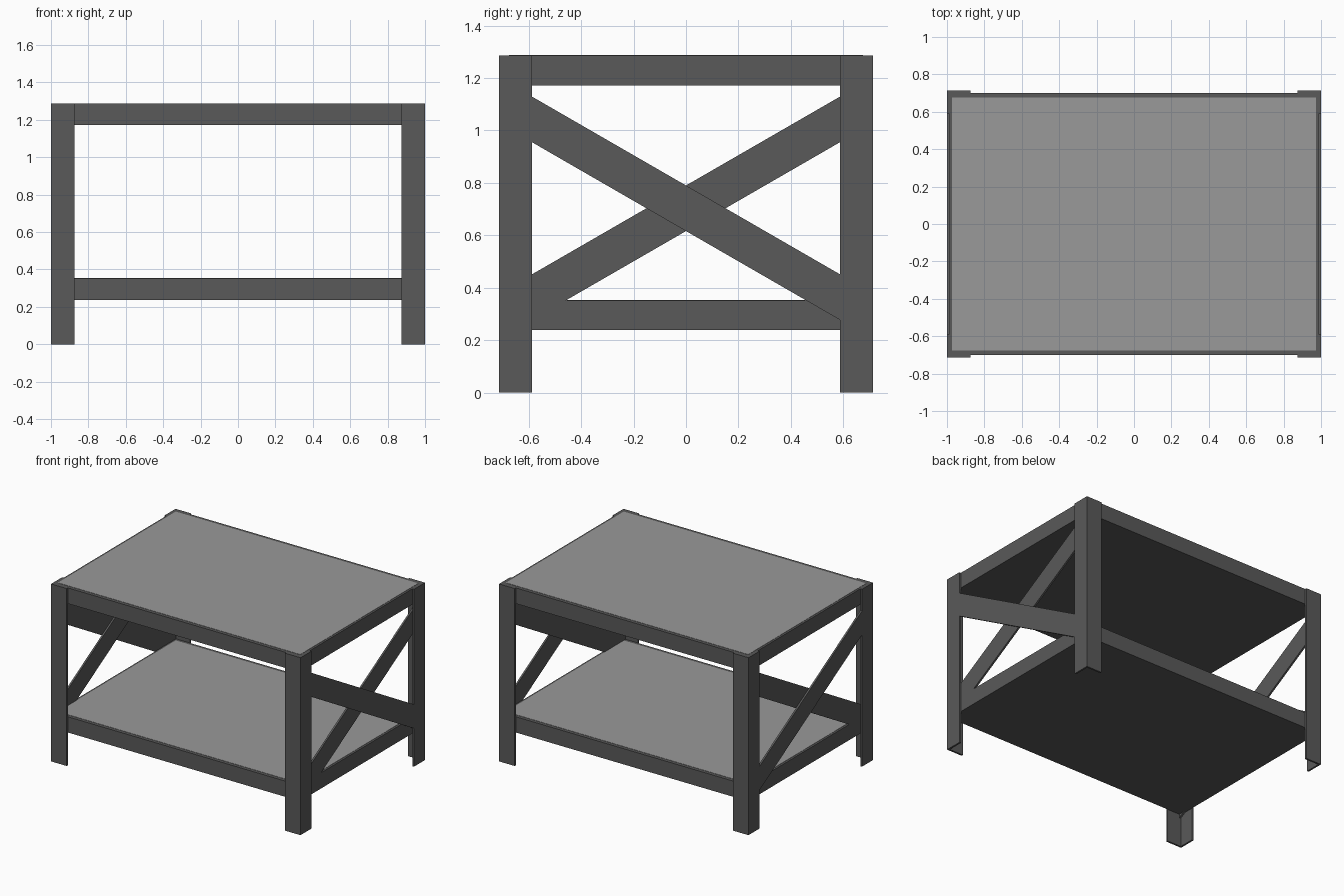
import bpy, bmesh

if "Cube" in bpy.data.objects:
    bpy.data.objects.remove(bpy.data.objects["Cube"])

HX, HY, H = 1.0, 0.7125, 1.286     # overall half sizes and height
LEG_W, T = 0.125, 0.013            # leg flange width and metal thickness
INNER_Y = HY - LEG_W
RAIL_H = 0.114


def material(name, grey):
    m = bpy.data.materials.new(name)
    m.diffuse_color = (grey, grey, grey, 1)
    m.use_nodes = True
    m.node_tree.nodes["Principled BSDF"].inputs["Base Color"].default_value = m.diffuse_color
    return m


frame_mat = material("dark_frame", 0.1)
panel_mat = material("grey_panel", 0.32)


def prism(name, pts, axis, depth, mat):
    """Extrude a closed 3D outline by depth along axis (0=x, 1=y, 2=z)."""
    bm = bmesh.new()
    face = bm.faces.new([bm.verts.new(p) for p in pts])
    new = bmesh.ops.extrude_face_region(bm, geom=[face])["geom"]
    move = [0, 0, 0]
    move[axis] = depth
    bmesh.ops.translate(bm, vec=move,
                        verts=[v for v in new if isinstance(v, bmesh.types.BMVert)])
    bmesh.ops.recalc_face_normals(bm, faces=bm.faces)
    mesh = bpy.data.meshes.new(name)
    bm.to_mesh(mesh)
    bm.free()
    ob = bpy.data.objects.new(name, mesh)
    bpy.context.collection.objects.link(ob)
    mesh.materials.append(mat)
    return ob


def mirror(ob, x=True, y=False):
    mod = ob.modifiers.new("Mirror", 'MIRROR')
    mod.use_axis = (x, y, False)
    mod.use_clip = False
    mod.use_mirror_merge = False


def slab(name, hx, hy, z0, z1, mat):
    return prism(name, [(-hx, -hy, z0), (hx, -hy, z0), (hx, hy, z0), (-hx, hy, z0)],
                 2, z1 - z0, mat)


# Four corner legs with an L-shaped angle section
profile = [(0, 0), (LEG_W, 0), (LEG_W, T), (T, T), (T, LEG_W), (0, LEG_W)]
legs = prism("corner_legs", [(HX - a, HY - b, 0) for a, b in profile], 2, H, frame_mat)
mirror(legs, True, True)

# Table top and lower shelf: framed slab with a thin inset-edge panel on top
for name, top in (("table_top", H), ("lower_shelf", 0.352)):
    slab(name + "_frame", HX - T, HY - T, top - RAIL_H, top, frame_mat)
    slab(name + "_panel", 0.972, 0.675, top - 0.004, top + 0.002, panel_mat)


# Crossed end braces: outer bar between the legs, inner bar behind them
def brace(name, x0, half_y, direction):
    slope, mid, half = 0.577, 0.703, 0.087
    pts = [(x0, s * half_y, mid + direction * slope * s * half_y + k * half)
           for s, k in ((-1, -1), (1, -1), (1, 1), (-1, 1))]
    mirror(prism(name, pts, 0, T, frame_mat))


brace("outer_end_braces", HX - T, INNER_Y, -1)
brace("inner_end_braces", HX - 2 * T, HY - T, 1)
